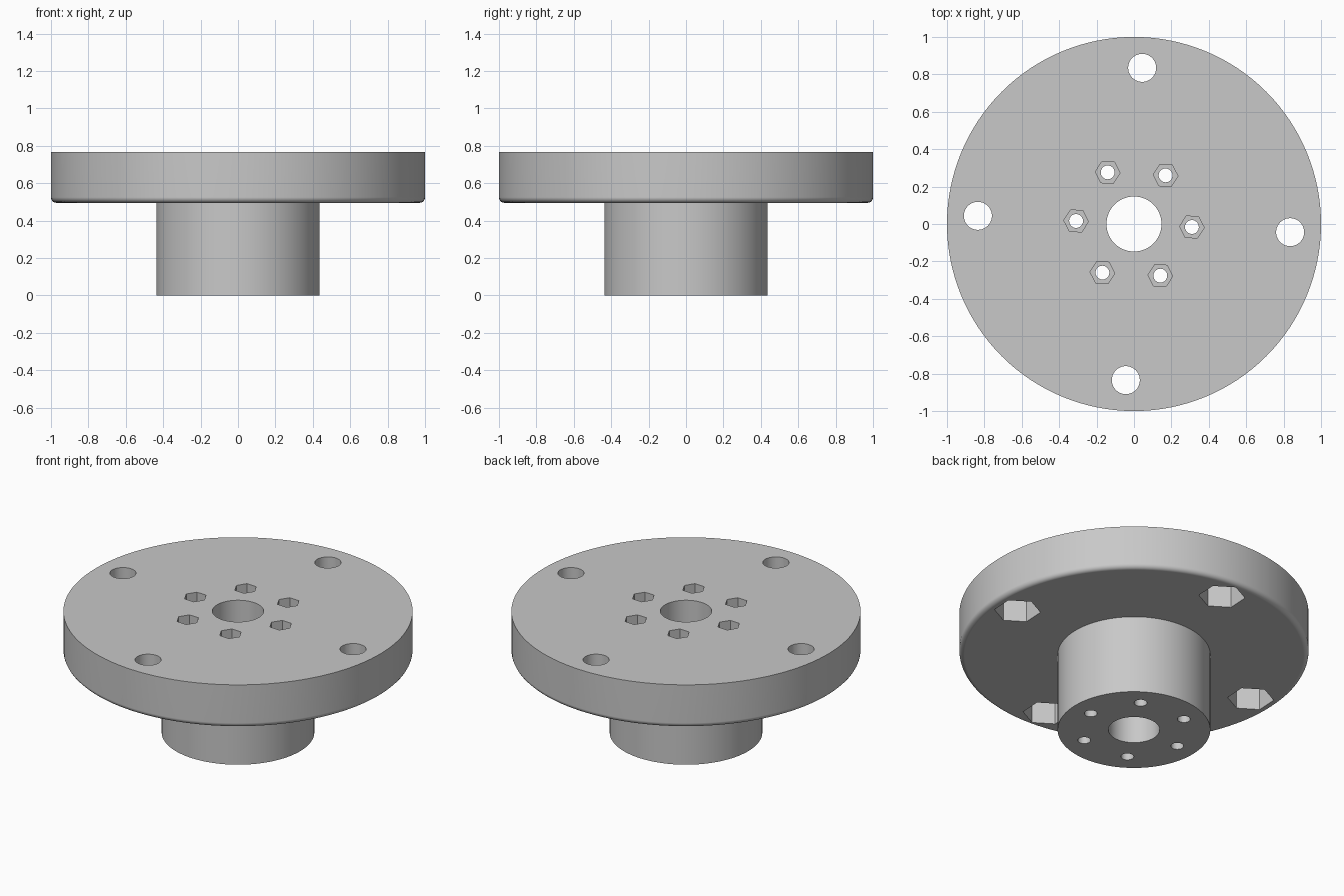
import bpy
import bmesh
import math
from mathutils import Matrix, Vector

TOP, FLANGE_BOTTOM = 0.767, 0.495
FLANGE_R, HUB_R, BORE_R = 1.0, 0.437, 0.147
FILLET = 0.03
TURN = math.radians(-3)          # the hole patterns are turned slightly
SEGMENTS = 128

cube = bpy.data.objects.get("Cube")
if cube:
    bpy.data.objects.remove(cube, do_unlink=True)

grey = bpy.data.materials.new("plain grey")
grey.use_nodes = True
colour = (0.58, 0.58, 0.58, 1)
grey.diffuse_color = colour
grey.node_tree.nodes["Principled BSDF"].inputs["Base Color"].default_value = colour


def make_object(name, bm):
    bmesh.ops.recalc_face_normals(bm, faces=bm.faces)
    mesh = bpy.data.meshes.new(name)
    bm.to_mesh(mesh)
    bm.free()
    mesh.materials.append(grey)
    obj = bpy.data.objects.new(name, mesh)
    bpy.context.collection.objects.link(obj)
    return obj


def add_prism(bm, x, y, z0, z1, radius, sides, turn):
    place = Matrix.Translation((x, y, (z0 + z1) / 2)) @ Matrix.Rotation(turn, 4, "Z")
    bmesh.ops.create_cone(bm, cap_ends=True, segments=sides, radius1=radius,
                          radius2=radius, depth=z1 - z0, matrix=place)


# Flange, hub and bore turned from one profile
profile = [(BORE_R, 0), (HUB_R, 0), (HUB_R, FLANGE_BOTTOM)]
for i in range(6):
    a = math.radians(18 * i)
    profile.append((FLANGE_R - FILLET + FILLET * math.sin(a),
                    FLANGE_BOTTOM + FILLET - FILLET * math.cos(a)))
profile += [(FLANGE_R, TOP), (BORE_R, TOP)]

bm = bmesh.new()
verts = [bm.verts.new((r, 0, z)) for r, z in profile]
edges = [bm.edges.new((v, verts[(i + 1) % len(verts)])) for i, v in enumerate(verts)]
bmesh.ops.spin(bm, geom=verts + edges, cent=(0, 0, 0), axis=(0, 0, 1),
               angle=math.tau, steps=SEGMENTS, use_merge=True)
bmesh.ops.remove_doubles(bm, verts=bm.verts, dist=0.0001)
body = make_object("flanged_hub", bm)


# Bolt holes and nut pockets: round shafts, then hexagons
def cut_pattern(name, count, ring, z0, z1, radius, sides, turn):
    bm = bmesh.new()
    for k in range(count):
        a = TURN + math.tau * k / count
        add_prism(bm, ring * math.cos(a), ring * math.sin(a), z0, z1, radius, sides, turn)
    cutter = make_object(name, bm)
    cutter.hide_render = True
    mod = body.modifiers.new(name, "BOOLEAN")
    mod.operation = "DIFFERENCE"
    mod.solver = "EXACT"
    mod.object = cutter
    bpy.context.view_layer.objects.active = body
    bpy.ops.object.modifier_apply(modifier=name)
    bpy.data.objects.remove(cutter, do_unlink=True)


# create_cone puts its first corner on an axis; find which way that is
probe = bmesh.new()
add_prism(probe, 0, 0, 0, 1, 1, 6, 0)
first = next(iter(probe.verts)).co
corner = math.atan2(first.y, first.x)
probe.free()

cut_pattern("outer_bolt_holes", 4, 0.836, 0.3, 1, 0.075, 40, 0)
cut_pattern("inner_bolt_holes", 6, 0.31, -0.2, 1, 0.037, 32, 0)
cut_pattern("outer_nut_pockets", 4, 0.836, 0.3, FLANGE_BOTTOM + 0.14, 0.133, 6,
            TURN + math.pi / 6 - corner)
cut_pattern("inner_nut_pockets", 6, 0.31, TOP - 0.08, 1, 0.066, 6, TURN - corner)

# Smooth round walls, crisp rims
bpy.ops.object.select_all(action="DESELECT")
body.select_set(True)
bpy.context.view_layer.objects.active = body
bpy.ops.object.shade_smooth_by_angle(angle=math.radians(30))
weighted = body.modifiers.new("even_normals", "WEIGHTED_NORMAL")
weighted.keep_sharp = True
